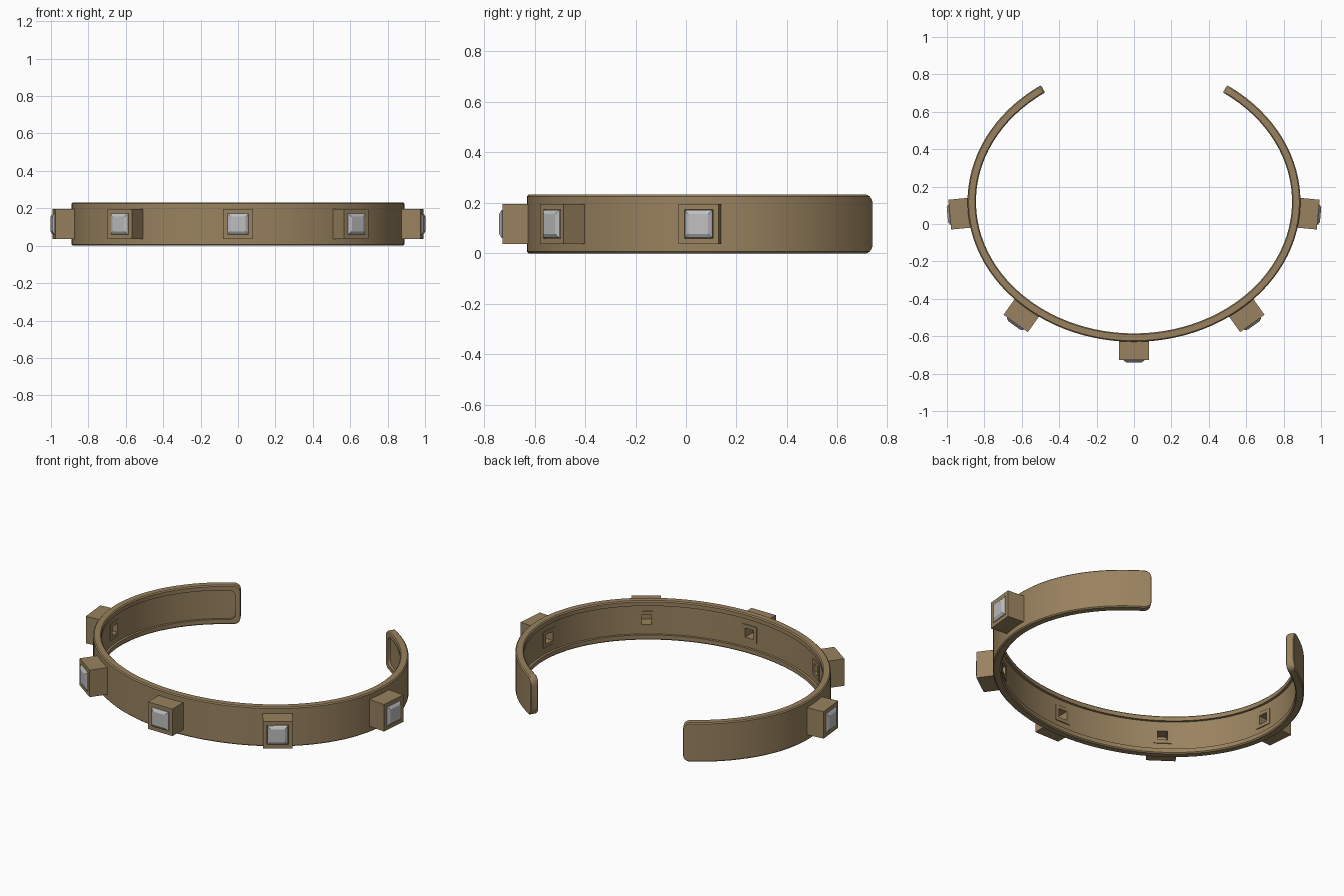
import bpy, bmesh, math
from mathutils import Vector, Matrix

if "Cube" in bpy.data.objects:
    bpy.data.objects.remove(bpy.data.objects["Cube"])

RX, RY, CY = 0.89, 0.75, 0.12      # outer ellipse of the band
T_END = 2.548                      # half sweep, measured from the front
HALF, THICK, BEVEL = 0.116, 0.045, 0.006
MARGIN, RECESS = 0.03, 0.014       # lip round the inner panel, and its depth


def material(name, colour):
    mat = bpy.data.materials.new(name)
    mat.use_nodes = True
    mat.diffuse_color = (*colour, 1)
    mat.node_tree.nodes["Principled BSDF"].inputs["Base Color"].default_value = (*colour, 1)
    return mat


bronze = material("bronze", (0.32, 0.225, 0.115))
silver = material("pale grey stone", (0.52, 0.52, 0.53))


def frame(t):
    """Point on the outer ellipse and the outward normal there."""
    point = Vector((RX * math.sin(t), CY - RY * math.cos(t), HALF))
    normal = Vector((math.sin(t) / RX, -math.cos(t) / RY, 0)).normalized()
    return point, normal


def loft(name, rings, mat):
    """Skin closed rings of points one after another and cap both ends."""
    bm = bmesh.new()
    loops = [[bm.verts.new(p) for p in ring] for ring in rings]
    for a, b in zip(loops, loops[1:]):
        for i in range(len(a)):
            j = (i + 1) % len(a)
            bm.faces.new((a[i], a[j], b[j], b[i]))
    bm.faces.new(loops[0])
    bm.faces.new(loops[-1])
    bmesh.ops.recalc_face_normals(bm, faces=bm.faces)
    mesh = bpy.data.meshes.new(name)
    bm.to_mesh(mesh)
    bm.free()
    obj = bpy.data.objects.new(name, mesh)
    bpy.context.collection.objects.link(obj)
    mesh.materials.append(mat)
    return obj


def select(obj):
    bpy.ops.object.select_all(action='DESELECT')
    obj.select_set(True)
    bpy.context.view_layer.objects.active = obj


def rounded(e, half, r):
    """Half height of a round-cornered strip at distance e from its end."""
    k = r - min(max(e, 0), r)
    return half - r + math.sqrt(r * r - k * k)


def section(t, e, depth, shrink):
    """Cross-section of the band with a sunken panel on the inside."""
    h = rounded(e, HALF, 0.04) - shrink
    p = rounded(e - MARGIN, HALF - MARGIN, 0.03)
    o, i, b = shrink, THICK - shrink, BEVEL
    half = [(o, h - b), (o + b, h), (i - b, h), (i, h - b), (i, p), (i - depth, p)]
    profile = half + [(d, -z) for d, z in reversed(half)]
    point, normal = frame(t)
    return [point - normal * d + Vector((0, 0, z)) for d, z in profile]


# Open band: dense stations at the round ends, even ones between
SPEED = 0.845
tip = [(0, 0, 0.004), (0.004, 0, 0)]
tip += [(e, 0, 0) for e in (0.01, 0.018, MARGIN)]
tip += [(MARGIN + e, RECESS, 0) for e in (0.0002, 0.004, 0.01, 0.018, 0.03)]
first = [(-T_END + e / SPEED, e, d, s) for e, d, s in tip]
start = first[-1][0]
N = 80
middle = [(start * (1 - 2 * k / N), 1, RECESS, 0) for k in range(1, N)]
last = [(-t, e, d, s) for t, e, d, s in reversed(first)]
band = loft("band", [section(*s) for s in first + middle + last], bronze)


def square_rings(t, steps):
    """Square rings of given half size at given distance from the band."""
    point, normal = frame(t)
    side, up = normal.cross(Vector((0, 0, 1))), Vector((0, 0, 1))
    corners = [(-1, -1), (1, -1), (1, 1), (-1, 1)]
    return [[point + normal * w + side * (s * a) + up * (s * b) for a, b in corners]
            for s, w in steps]


# Settings with a hollow back, and their stones
BACK = -THICK + RECESS - 0.006
setting_steps = [(0.027, 0.03), (0.027, BACK), (0.048, BACK), (0.048, -0.012),
                 (0.08, -0.012), (0.08, 0.098), (0.057, 0.098), (0.057, 0.085)]
stone_steps = [(0.055, 0.08), (0.055, 0.1), (0.051, 0.104), (0.039, 0.111)]
places = {"right_side": -1.49, "right_front": -0.7035, "front": 0,
          "left_front": 0.7035, "left_side": 1.49}

for place, t in places.items():
    loft(place + "_setting", square_rings(t, setting_steps), bronze)
    loft(place + "_stone", square_rings(t, stone_steps), silver)
    # Opening through the band behind each setting
    cutter = loft("cutter", square_rings(t, [(0.0478, -0.09), (0.0478, 0.03)]), bronze)
    cutter.hide_render = True
    cut = band.modifiers.new("opening", 'BOOLEAN')
    cut.operation, cut.solver, cut.object = 'DIFFERENCE', 'EXACT', cutter
    select(band)
    bpy.ops.object.modifier_apply(modifier=cut.name)
    bpy.data.objects.remove(cutter)

select(band)
bpy.ops.object.shade_smooth_by_angle(angle=math.radians(30))
